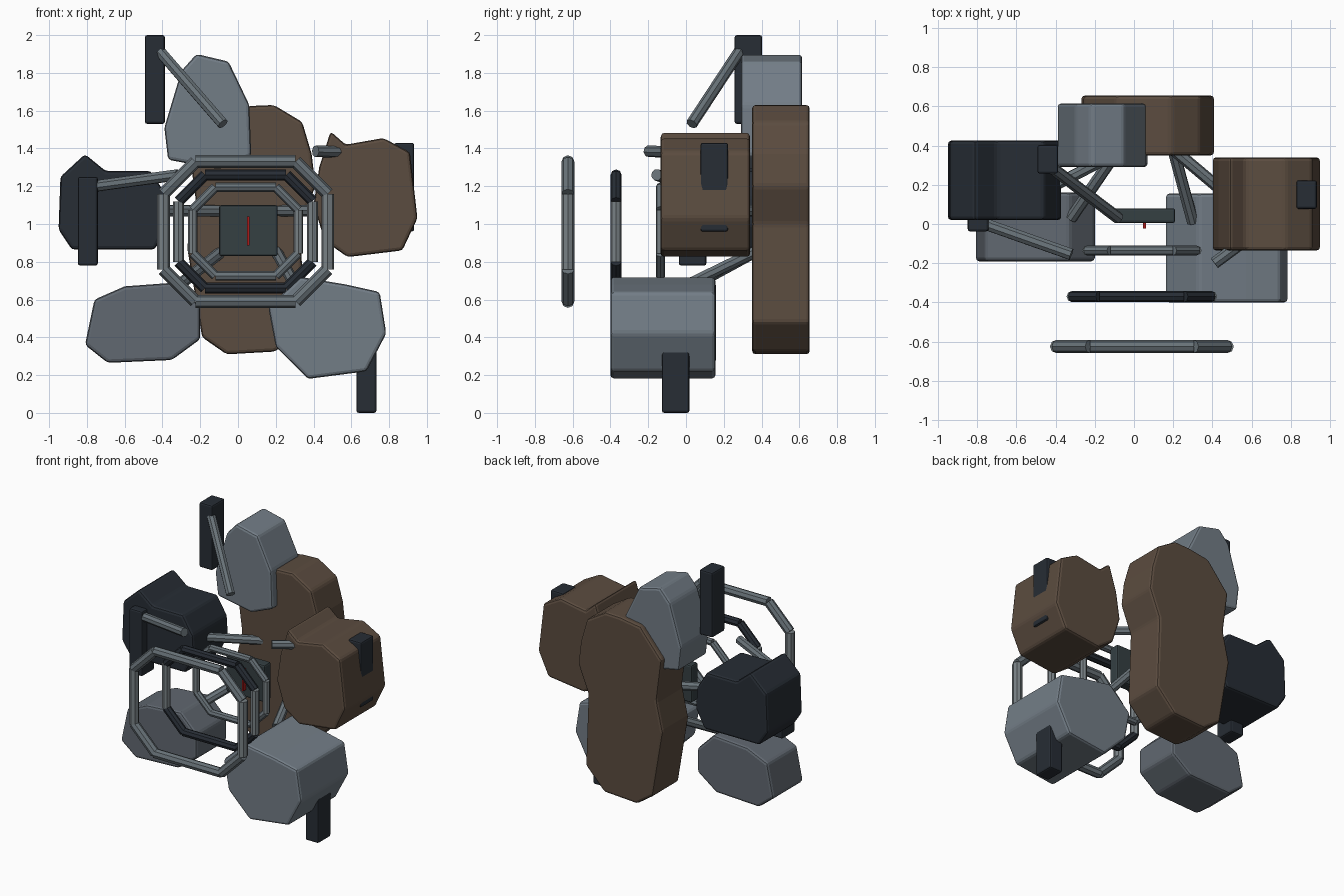
import bpy, bmesh
from mathutils import Vector

if "Cube" in bpy.data.objects:
    bpy.data.objects.remove(bpy.data.objects["Cube"])


def material(name, rgb):
    m = bpy.data.materials.new(name)
    m.diffuse_color = (*rgb, 1)
    m.use_nodes = True
    m.node_tree.nodes["Principled BSDF"].inputs["Base Color"].default_value = m.diffuse_color
    return m


GREY = material("grey_stone", (.17, .205, .24))
MID = material("mid_grey_stone", (.12, .14, .165))
DARK = material("dark_stone", (.02, .026, .035))
BROWN = material("brown_stone", (.105, .072, .05))
METAL = material("pale_metal", (.19, .22, .235))
STEEL = material("steel", (.14, .17, .19))
PANEL = material("panel_dark", (.035, .05, .055))
RED = material("red", (.4, .01, .01))


def finish(name, bm, mat, bevel=0):
    bmesh.ops.recalc_face_normals(bm, faces=bm.faces)
    me = bpy.data.meshes.new(name)
    bm.to_mesh(me)
    bm.free()
    ob = bpy.data.objects.new(name, me)
    bpy.context.collection.objects.link(ob)
    me.materials.append(mat)
    if bevel:
        b = ob.modifiers.new("edge_bevel", 'BEVEL')
        b.width, b.segments = bevel, 2
        b.limit_method = 'ANGLE'
        b.angle_limit = .35
    return ob


def rock(name, outline, y0, y1, mat):
    """Outline in x, z extruded along y."""
    bm = bmesh.new()
    f = bm.faces.new([bm.verts.new((x, y0, z)) for x, z in outline])
    ext = bmesh.ops.extrude_face_region(bm, geom=[f], use_keep_orig=True)
    new = [v for v in ext["geom"] if isinstance(v, bmesh.types.BMVert)]
    bmesh.ops.translate(bm, verts=new, vec=(0, y1 - y0, 0))
    return finish(name, bm, mat, .018)


def block(name, lo, hi, mat, bevel=.012):
    bm = bmesh.new()
    bmesh.ops.create_cube(bm, size=1)
    lo, hi = Vector(lo), Vector(hi)
    for v in bm.verts:
        v.co = (lo + hi) / 2 + v.co * (hi - lo)
    return finish(name, bm, mat, bevel)


def rod(name, a, b, r, mat):
    a, b = Vector(a), Vector(b)
    bm = bmesh.new()
    bmesh.ops.create_cone(bm, cap_ends=True, segments=8, radius1=r, radius2=r, depth=(b - a).length)
    q = Vector((0, 0, 1)).rotation_difference(b - a)
    for v in bm.verts:
        v.co = q @ v.co + (a + b) / 2
    return finish(name, bm, mat)


def ring(name, y, hx, hz, c, r, mat):
    """Octagonal frame of straight tubes; upright tubes are pale metal."""
    cx, cz = .04, .96
    pts = [(hx, hz - c), (hx - c, hz), (c - hx, hz), (-hx, hz - c),
           (-hx, c - hz), (c - hx, -hz), (hx - c, -hz), (hx, c - hz)]
    for i, (x, z) in enumerate(pts):
        x2, z2 = pts[(i + 1) % 8]
        rod(f"{name}_tube_{i + 1}", (cx + x, y, cz + z), (cx + x2, y, cz + z2), r,
            METAL if i in (3, 7) else mat)


# Floating rocks
rock("back_rock", [(-.09, 1.6), (.07, 1.625), (.19, 1.63), (.34, 1.54), (.39, 1.37), (.41, 1.2),
                   (.33, 1.0), (.35, .48), (.2, .325), (-.06, .31), (-.19, .4), (-.27, .88),
                   (-.22, 1.1), (-.26, 1.4)], .35, .655, BROWN)
rock("top_rock", [(-.39, 1.51), (-.3, 1.81), (-.22, 1.9), (-.05, 1.86), (.06, 1.63),
                  (.07, 1.36), (-.1, 1.29), (-.37, 1.34)], .29, .615, GREY)
rock("right_rock", [(.49, 1.49), (.57, 1.42), (.77, 1.455), (.91, 1.38), (.95, 1.03), (.87, .86),
                    (.58, .825), (.46, .91), (.4, 1.1), (.43, 1.3)], -.135, .34, BROWN)
rock("left_rock", [(-.94, 1.25), (-.81, 1.37), (-.7, 1.28), (-.46, 1.28), (-.38, 1.15),
                   (-.37, 1.0), (-.44, .865), (-.88, .865), (-.95, .97)], .02, .425, DARK)
rock("lower_left_rock", [(-.76, .6), (-.6, .67), (-.33, .69), (-.2, .56), (-.2, .39),
                         (-.35, .28), (-.69, .265), (-.81, .36)], -.19, .16, MID)
rock("lower_right_rock", [(.57, .68), (.75, .64), (.785, .42), (.68, .22), (.37, .18),
                          (.2, .35), (.16, .56), (.33, .72)], -.4, .155, GREY)

# Octagonal frames, front to back
ring("outer_ring", -.625, .435, .37, .17, .034, STEEL)
ring("middle_ring", -.37, .355, .3, .14, .029, DARK)
ring("inner_ring", -.135, .28, .235, .12, .025, STEEL)

# Central panel with red marker
block("centre_panel", (-.1, .005, .83), (.21, .08, 1.1), PANEL)
block("red_marker", (.047, -.022, .885), (.06, .01, 1.04), RED, 0)

# Dark posts
for name, x, y, z in [("top_post", -.44, .33, 1.53), ("left_post", -.795, .035, .78),
                      ("lower_post", .68, -.055, 0), ("right_post", .88, .15, .96)]:
    block(name, (x - .053, y - .073, z), (x + .053, y + .073, z + .47), DARK)

# Connecting rods
for name, a, b in [("left_arm", (-.76, 0, 1.2), (-.32, -.155, 1.26)),
                   ("top_arm", (-.41, .28, 1.91), (-.08, .03, 1.53)),
                   ("right_arm", (.41, -.2, 1.385), (.64, -.03, 1.38)),
                   ("left_strut", (-.05, .38, 1.07), (-.4, .2, 1.07)),
                   ("right_strut", (.2, .38, 1.07), (.45, .17, 1.07)),
                   ("lower_left_strut", (-.08, .38, .86), (-.32, .03, .67)),
                   ("lower_right_strut", (.2, .38, .86), (.3, .01, .68))]:
    rod(name, a, b, .031, STEEL)
